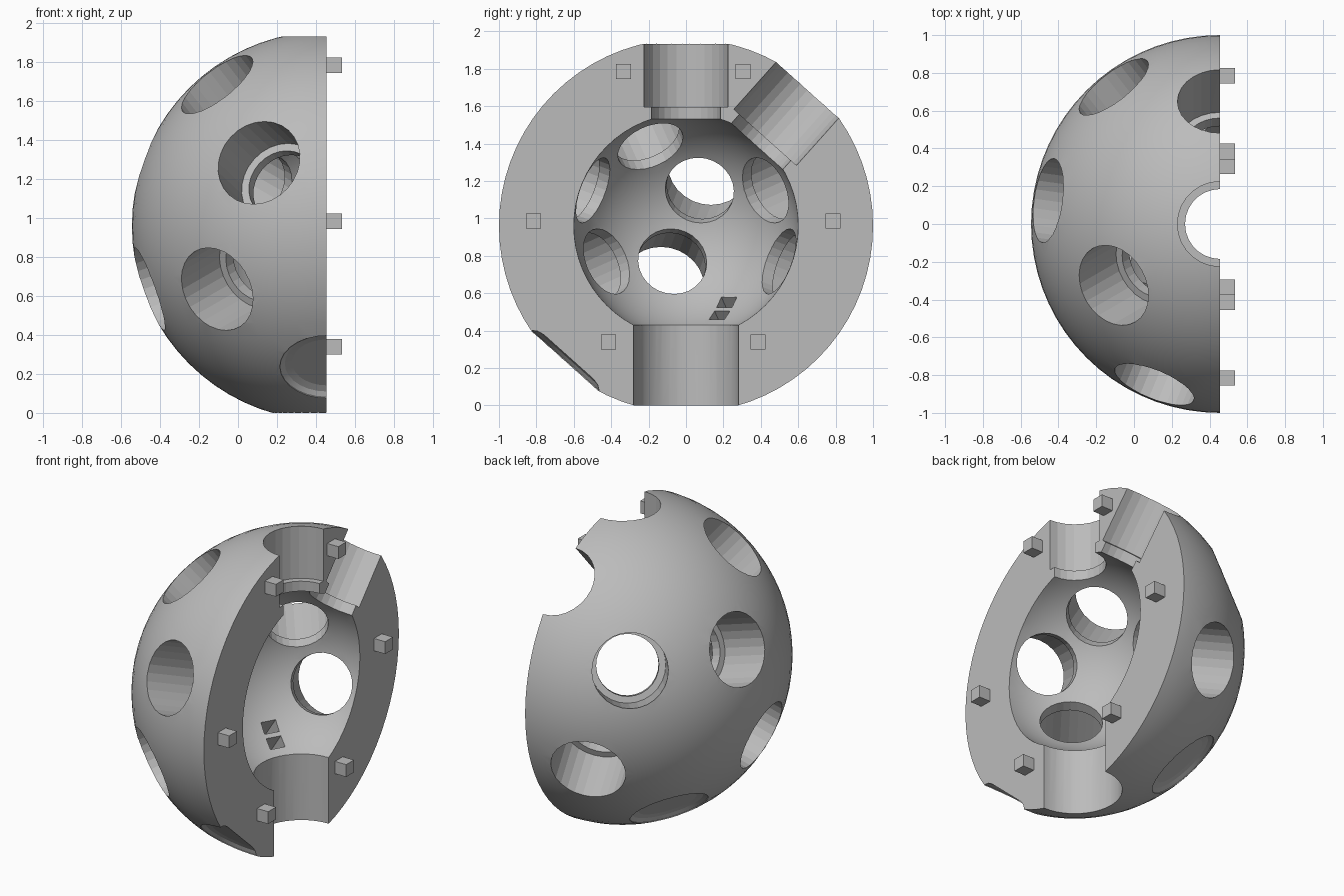
import bpy, bmesh, math
from mathutils import Vector, Matrix

cube = bpy.data.objects.get("Cube")
if cube:
    bpy.data.objects.remove(cube, do_unlink=True)

CUT_X = 0.455
CENTRE = Vector((CUT_X, 0, 0.96))

grey = bpy.data.materials.new("plain grey")
grey.use_nodes = True
grey.diffuse_color = (0.5, 0.5, 0.5, 1)
grey.node_tree.nodes["Principled BSDF"].inputs["Base Color"].default_value = (0.5, 0.5, 0.5, 1)


def finish(name, bm):
    bmesh.ops.recalc_face_normals(bm, faces=bm.faces)
    mesh = bpy.data.meshes.new(name)
    bm.to_mesh(mesh)
    bm.free()
    mesh.materials.append(grey)
    obj = bpy.data.objects.new(name, mesh)
    bpy.context.collection.objects.link(obj)
    return obj


def ball(name, radius, segments):
    bm = bmesh.new()
    bmesh.ops.create_uvsphere(bm, u_segments=segments, v_segments=segments // 2, radius=radius)
    bmesh.ops.translate(bm, verts=bm.verts, vec=CENTRE)
    return finish(name, bm)


def block(name, size, matrix):
    bm = bmesh.new()
    bmesh.ops.create_cube(bm, size=1, matrix=matrix @ Matrix.Diagonal((*size, 1)))
    return finish(name, bm)


def aim(direction):
    return Matrix.Translation(CENTRE) @ direction.to_track_quat('Z', 'Y').to_matrix().to_4x4()


def bore(name, direction, profile, sides=28):
    """Turned cutter: profile holds (radius, distance from the centre)."""
    bm = bmesh.new()
    rings = [[bm.verts.new((r * math.cos(math.tau * i / sides), r * math.sin(math.tau * i / sides), d))
              for i in range(sides)] for r, d in profile]
    for a, b in zip(rings, rings[1:]):
        for i in range(sides):
            j = (i + 1) % sides
            bm.faces.new((a[i], a[j], b[j], b[i]))
    bm.faces.new(rings[0])
    bm.faces.new(rings[-1])
    bm.transform(aim(direction))
    return finish(name, bm)


def carve(target, cutter):
    mod = target.modifiers.new("carve", 'BOOLEAN')
    mod.operation = 'DIFFERENCE'
    mod.solver = 'EXACT'
    mod.object = cutter
    bpy.context.view_layer.objects.active = target
    bpy.ops.object.modifier_apply(modifier=mod.name)
    bpy.data.objects.remove(cutter, do_unlink=True)


def polar(azimuth, height):
    a = math.radians(azimuth)
    r = math.sqrt(1 - height * height)
    return Vector((r * math.cos(a), r * math.sin(a), height))


# Half shell: solid ball, split flat, then hollowed
shell = ball("half_shell", 1.0, 72)
carve(shell, block("split_cutter", (2, 3, 3), Matrix.Translation(CENTRE + Vector((1, 0, 0)))))
carve(shell, ball("cavity_cutter", 0.6, 64))

# Stepped bores at the corners of a dodecahedron, one corner pointing up
STEPPED = [(0.185, 0.4), (0.185, 0.635), (0.225, 0.635), (0.225, 1.2)]
POCKET = [(0.177, 0.94), (0.215, 0.948), (0.24, 0.965), (0.24, 1.2)]
HIGH, LOW, TWIST = math.sqrt(5) / 3, 1 / 3, 37.76
directions = [Vector((0, 0, 1))]
directions += [polar(a, HIGH) for a in (90, 210)]
for a in (90, 210, 330):
    for t in (-TWIST, TWIST):
        directions += [polar(a + t, LOW), polar(a + t + 180, -LOW)]
for d in directions:
    if d.x < 0.1:
        carve(shell, bore("bore_cutter", d, STEPPED))

# Wide bore through the base
carve(shell, bore("base_cutter", Vector((0, 0, -1)), [(0.28, 0.3), (0.28, 1.2)], 40))

# Shallow closed pockets on the lower ring
for a in (270, 150):
    carve(shell, bore("pocket_cutter", polar(a, -HIGH), POCKET))

# Pair of slots in the cavity floor
axis = polar(150, -HIGH)
side = Vector((0, 0, 1)).cross(axis).normalized()
up = axis.cross(side)
frame = Matrix((side, up, axis)).transposed().to_4x4()
for s in (-1, 1):
    place = Matrix.Translation(CENTRE + axis * 0.65 + up * 0.052 * s) @ frame
    carve(shell, block("slot_cutter", (0.095, 0.075, 0.3), place))

bpy.ops.object.select_all(action='DESELECT')
shell.select_set(True)
bpy.context.view_layer.objects.active = shell
bpy.ops.object.shade_smooth_by_angle(angle=math.radians(10))

# Locating pegs on the flat face
for z, mid, spread in ((1.785, -0.015, 0.32), (0.985, -0.015, 0.8), (0.34, -0.015, 0.4)):
    for s in (-1, 1):
        spot = Vector((CUT_X + 0.035, mid + s * spread, z))
        block("locating_peg", (0.09, 0.08, 0.08), Matrix.Translation(spot))
